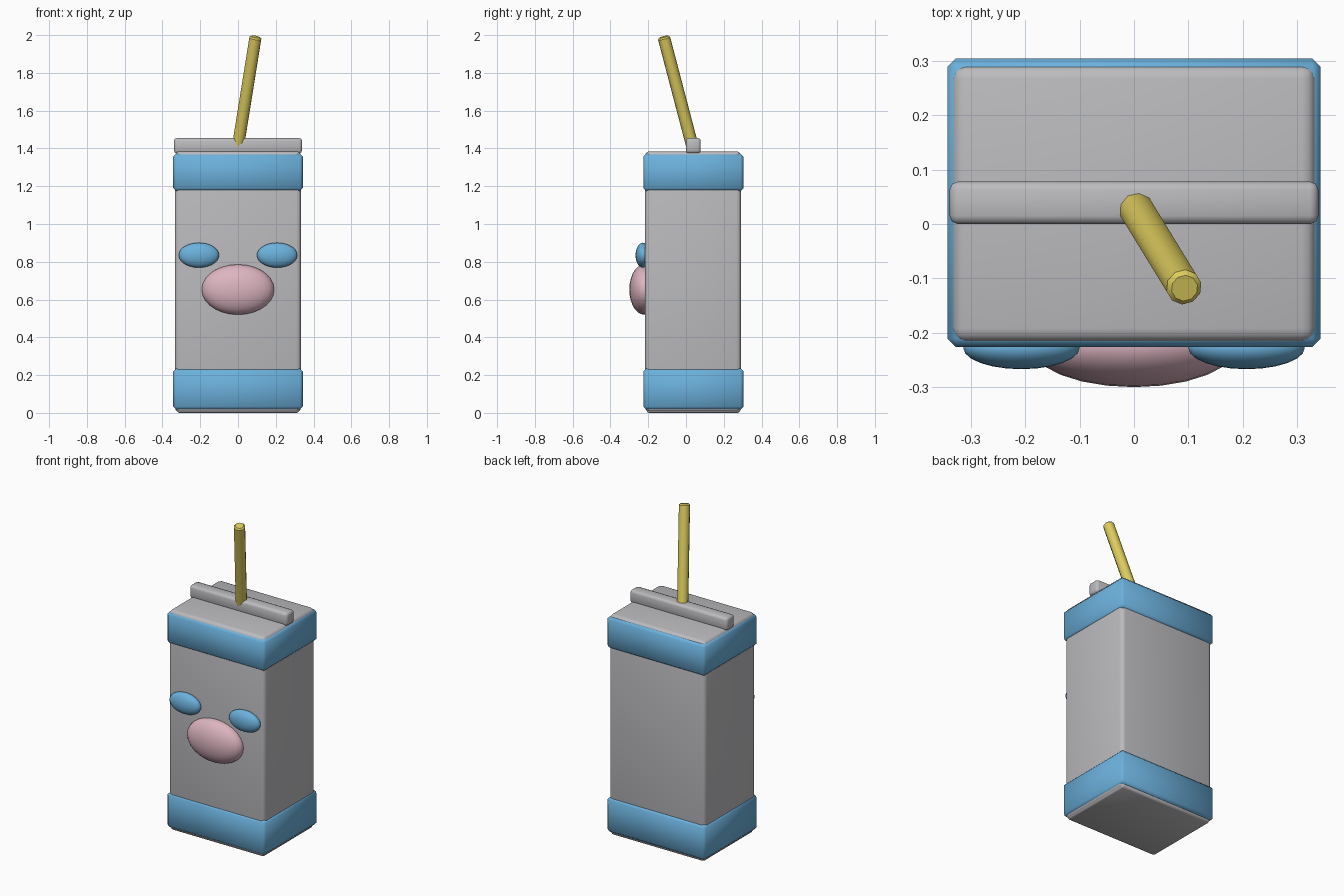
import bpy
from mathutils import Vector

cube = bpy.data.objects.get("Cube")
if cube:
    bpy.data.objects.remove(cube, do_unlink=True)


def material(name, color):
    m = bpy.data.materials.new(name)
    m.use_nodes = True
    m.diffuse_color = (*color, 1)
    m.node_tree.nodes["Principled BSDF"].inputs["Base Color"].default_value = (*color, 1)
    return m


grey = material("carton grey", (0.5, 0.5, 0.52))
blue = material("sky blue", (0.15, 0.44, 0.72))
pink = material("soft pink", (0.72, 0.46, 0.53))
yellow = material("straw yellow", (0.72, 0.6, 0.11))


def finish(name, mat, bevel=0, segments=1, angle=35):
    """Name and colour the active object, bevel its edges and shade it."""
    ob = bpy.context.object
    ob.name = name
    ob.data.materials.append(mat)
    bpy.ops.object.transform_apply(location=False, rotation=False, scale=True)
    if bevel:
        mod = ob.modifiers.new("Soft edges", "BEVEL")
        mod.width, mod.segments = bevel, segments
        bpy.ops.object.modifier_apply(modifier=mod.name)
    bpy.ops.object.shade_smooth_by_angle(angle=angle * 0.01745)
    return ob


def box(name, mat, low, high, bevel, segments=1):
    low, high = Vector(low), Vector(high)
    bpy.ops.mesh.primitive_cube_add(size=1, location=(low + high) / 2)
    bpy.context.object.scale = high - low
    return finish(name, mat, bevel, segments, 50)


def ellipsoid(name, mat, center, radii):
    bpy.ops.mesh.primitive_uv_sphere_add(segments=24, ring_count=14, location=center)
    bpy.context.object.scale = radii
    return finish(name, mat, angle=60)


# Carton body with the folded seam across its top
box("carton", grey, (-0.334, -0.217, 0.005), (0.334, 0.292, 1.385), 0.025, 3)
box("top_seam", grey, (-0.339, 0, 1.374), (0.339, 0.078, 1.455), 0.015, 2)

# Coloured bands wrapped around both ends
for name, z0, z1 in (("lower_band", 0.018, 0.235), ("upper_band", 1.175, 1.372)):
    box(name, blue, (-0.343, -0.226, z0), (0.343, 0.304, z1), 0.015)

# Base plate
box("base", grey, (-0.325, -0.21, 0), (0.325, 0.288, 0.04), 0.015, 2)

# Face
for side, x in (("left", 0.207), ("right", -0.207)):
    ellipsoid(side + "_eye", blue, (x, -0.228, 0.835), (0.107, 0.039, 0.066))
ellipsoid("snout", pink, (0, -0.222, 0.653), (0.192, 0.078, 0.133))

# Straw leaning forward out of the seam
start, end = Vector((-0.005, 0.042, 1.38)), Vector((0.093, -0.118, 1.991))
axis = end - start
bpy.ops.mesh.primitive_cylinder_add(vertices=10, radius=0.033, depth=axis.length,
                                    location=(start + end) / 2,
                                    rotation=axis.to_track_quat("Z", "Y").to_euler())
straw = finish("straw", yellow, angle=50)
mod = straw.modifiers.new("Rim", "BEVEL")
mod.width, mod.segments, mod.limit_method = 0.008, 1, "ANGLE"
mod.angle_limit = 1
